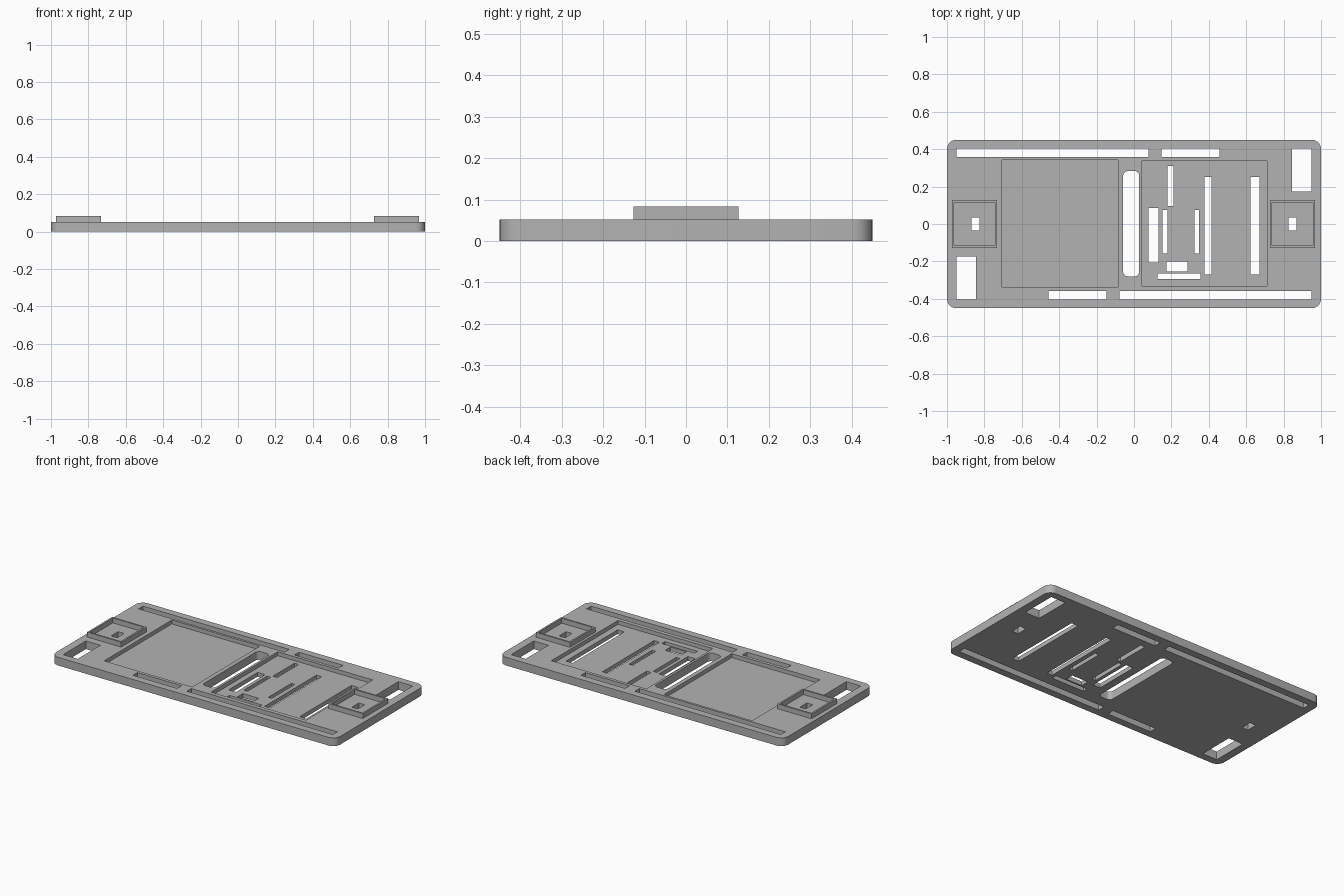
import bpy
import bmesh
import math

cube = bpy.data.objects.get("Cube")
if cube:
    bpy.data.objects.remove(cube, do_unlink=True)

THICK = 0.052
BOSS_TOP = 0.083
RECESS_FLOOR = 0.027

grey = bpy.data.materials.new("plain grey")
grey.use_nodes = True
colour = (0.45, 0.45, 0.45, 1)
grey.diffuse_color = colour
grey.node_tree.nodes["Principled BSDF"].inputs["Base Color"].default_value = colour


def add_block(bm, rect, low, high, radius=0.0):
    """Extruded rectangle (left, right, front, back), optionally with rounded corners."""
    left, right, front, back = rect
    corners = [(right, back, -1, -1), (left, back, 1, -1),
               (left, front, 1, 1), (right, front, -1, 1)]
    points = []
    for quarter, (x, y, sx, sy) in enumerate(corners):
        if radius == 0:
            points.append((x, y))
            continue
        for step in range(9):
            angle = math.pi / 2 * (quarter + step / 8)
            points.append((x + radius * (sx + math.cos(angle)),
                           y + radius * (sy + math.sin(angle))))
    face = bm.faces.new([bm.verts.new((x, y, low)) for x, y in points])
    side = bmesh.ops.extrude_face_region(bm, geom=[face])
    moved = [v for v in side["geom"] if isinstance(v, bmesh.types.BMVert)]
    bmesh.ops.translate(bm, verts=moved, vec=(0, 0, high - low))


def make_object(name, blocks):
    """One mesh object from a list of block arguments."""
    bm = bmesh.new()
    for block in blocks:
        add_block(bm, *block)
    bmesh.ops.recalc_face_normals(bm, faces=bm.faces)
    mesh = bpy.data.meshes.new(name)
    bm.to_mesh(mesh)
    bm.free()
    mesh.materials.append(grey)
    obj = bpy.data.objects.new(name, mesh)
    bpy.context.collection.objects.link(obj)
    return obj


def cut(target, blocks):
    """Subtract blocks from the target and discard the cutter."""
    cutter = make_object("cutter", blocks)
    cutter.hide_render = True
    mod = target.modifiers.new("cut", "BOOLEAN")
    mod.operation = "DIFFERENCE"
    mod.solver = "EXACT"
    mod.object = cutter
    bpy.context.view_layer.objects.active = target
    bpy.ops.object.modifier_apply(modifier=mod.name)
    bpy.data.objects.remove(cutter, do_unlink=True)


def half_turn(rect):
    """The same rectangle turned half way round the centre."""
    left, right, front, back = rect
    return (-right, -left, -back, -front)


# Base plate with rounded corners
plate = make_object("base_plate", [((-1, 1, -0.45, 0.45), 0, THICK, 0.05)])

# Two shallow panel recesses
recesses = [(-0.706, -0.086, -0.337, 0.343), (0.043, 0.711, -0.332, 0.338)]
cut(plate, [(r, RECESS_FLOOR, 0.2) for r in recesses])

# Edge slots, corner windows and boss holes, repeated by a half turn
paired = [
    (-0.95, 0.078, 0.358, 0.403),
    (0.146, 0.457, 0.358, 0.403),
    (0.846, 0.948, 0.175, 0.403),
    (0.826, 0.868, -0.035, 0.035),
]
# Openings in the right panel
panel_slots = [
    (0.18, 0.21, 0.095, 0.31),
    (0.078, 0.13, -0.205, 0.085),
    (0.152, 0.178, -0.157, 0.075),
    (0.323, 0.348, -0.157, 0.075),
    (0.377, 0.414, -0.27, 0.25),
    (0.623, 0.67, -0.27, 0.25),
    (0.174, 0.286, -0.253, -0.2),
    (0.126, 0.355, -0.295, -0.264),
]
holes = paired + [half_turn(r) for r in paired] + panel_slots
through = [(r, -0.1, 0.2) for r in holes]
# Rounded slot between the panels
through.append(((-0.058, 0.028, -0.28, 0.283), -0.1, 0.2, 0.025))
cut(plate, through)

# Raised square frames around the end holes
WALL = 0.011
for name, centre in (("right_frame", -0.853), ("left_frame", 0.847)):
    outer = (centre - 0.12, centre + 0.12, -0.127, 0.127)
    inner = (outer[0] + WALL, outer[1] - WALL, outer[2] + WALL, outer[3] - WALL)
    frame = make_object(name, [(outer, THICK, BOSS_TOP)])
    cut(frame, [(inner, 0, 0.2)])

# Smooth only the rounded corners
bpy.ops.object.select_all(action="DESELECT")
plate.select_set(True)
bpy.context.view_layer.objects.active = plate
bpy.ops.object.shade_smooth_by_angle(angle=math.radians(30))
